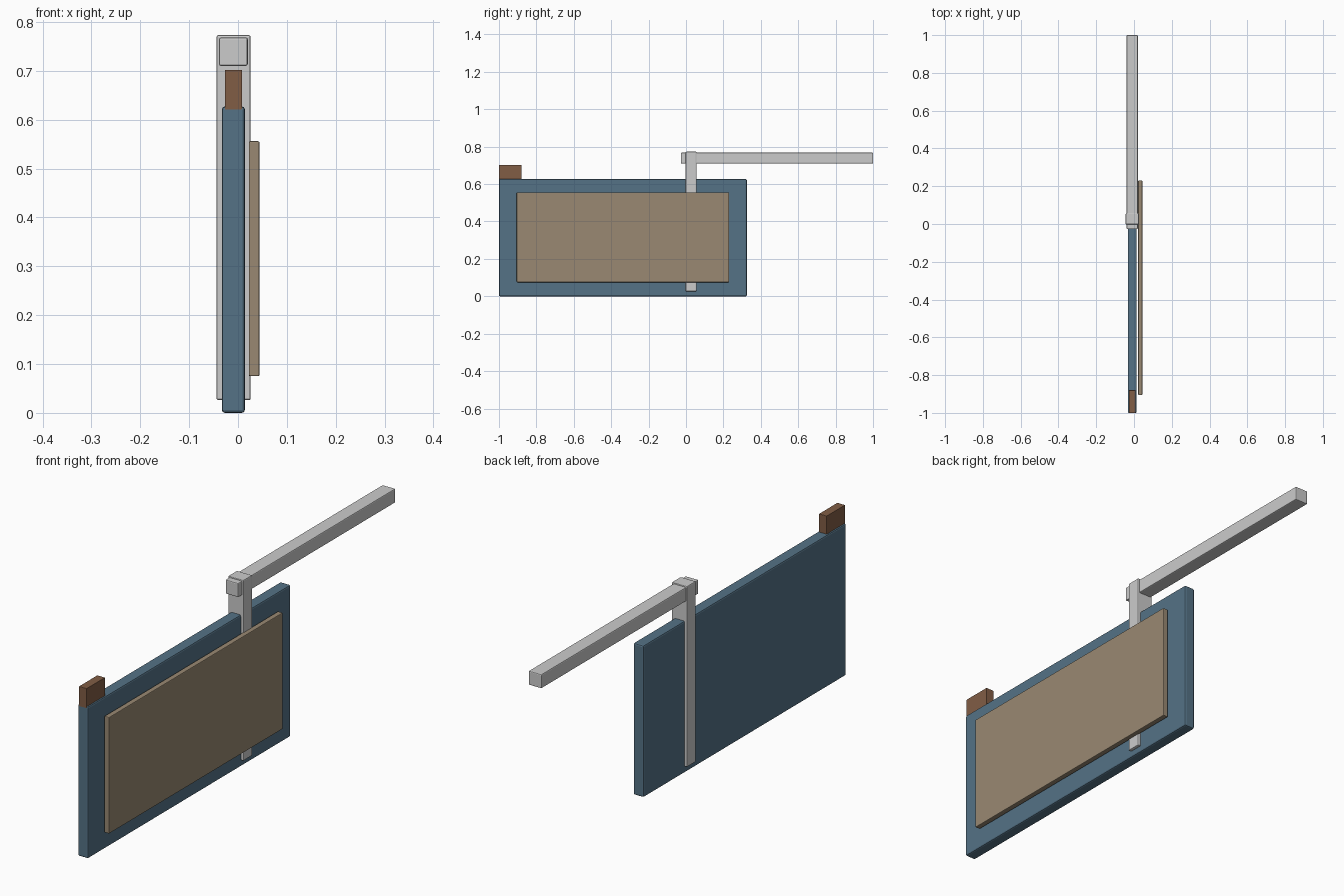
import bpy
from mathutils import Vector

if "Cube" in bpy.data.objects:
    bpy.data.objects.remove(bpy.data.objects["Cube"])


def material(name, color):
    m = bpy.data.materials.new(name)
    m.diffuse_color = (*color, 1)
    m.use_nodes = True
    m.node_tree.nodes["Principled BSDF"].inputs["Base Color"].default_value = m.diffuse_color
    return m


def slab(name, lo, hi, bevel, mat=None):
    """Bevelled box spanning two opposite corners."""
    lo, hi = Vector(lo), Vector(hi)
    bpy.ops.mesh.primitive_cube_add(size=1, location=(lo + hi) / 2)
    ob = bpy.context.object
    ob.name = name
    ob.scale = hi - lo
    bpy.ops.object.transform_apply(location=False, rotation=False, scale=True)
    mod = ob.modifiers.new("edge_bevel", 'BEVEL')
    mod.width = bevel
    mod.segments = 2
    if mat:
        ob.data.materials.append(mat)
    return ob


blue = material("blue_paint", (0.09, 0.17, 0.24))
tan = material("tan_board", (0.32, 0.25, 0.17))
brown = material("brown_wood", (0.22, 0.11, 0.06))

# Main upright panel
slab("main_panel", (-0.033, -1.0, 0.0), (0.014, 0.325, 0.627), 0.006, blue)
# Raised board on the right face
slab("side_board", (0.022, -0.905, 0.075), (0.044, 0.23, 0.556), 0.003, tan)
# Block on the front top corner
slab("corner_block", (-0.027, -1.0, 0.62), (0.008, -0.88, 0.702), 0.001, brown)
# Post through the panel, carrying the arm
slab("post", (-0.044, -0.002, 0.026), (0.026, 0.056, 0.773), 0.004)
# Long horizontal arm
slab("arm", (-0.039, -0.027, 0.71), (0.02, 1.0, 0.768), 0.004)
